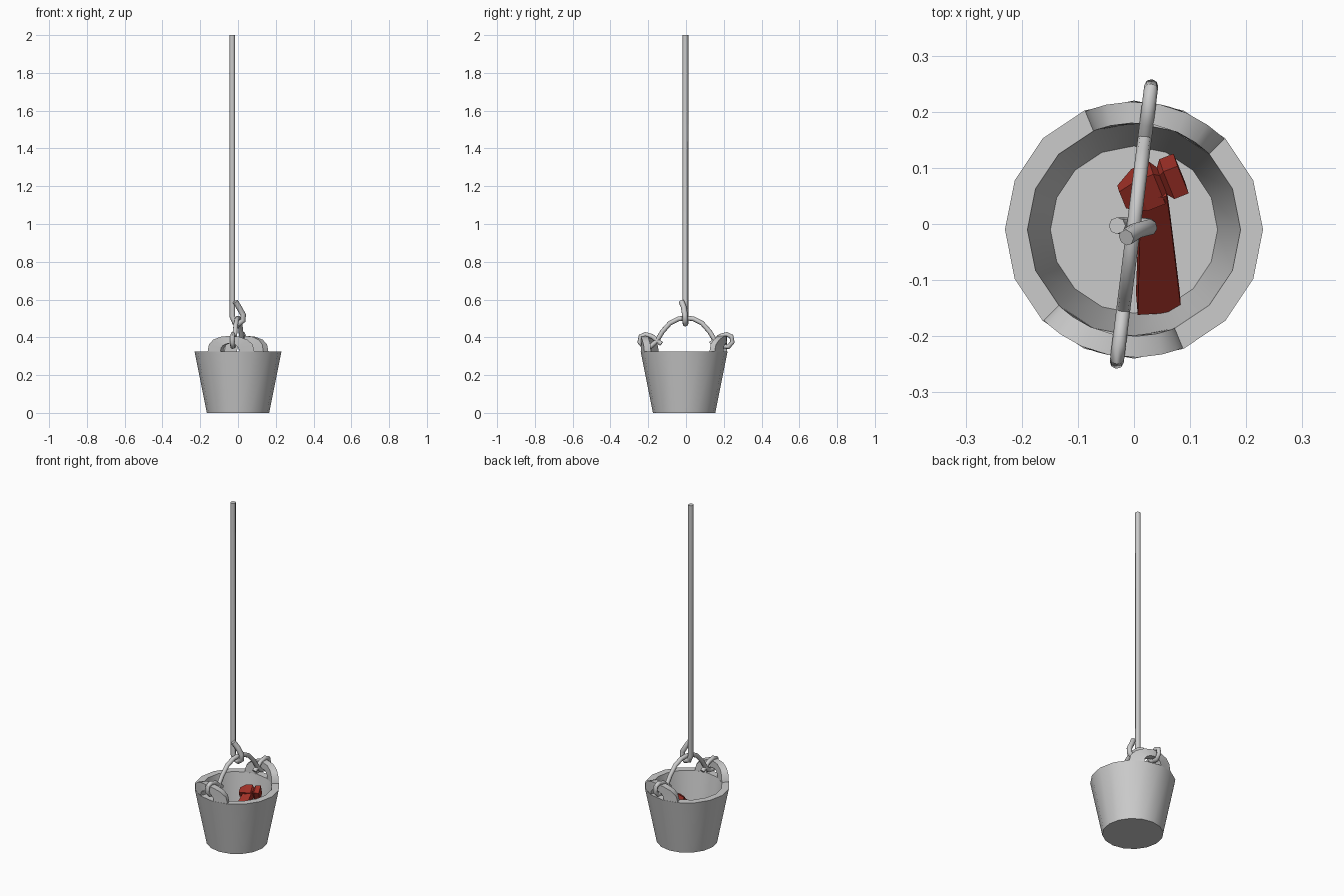
import bpy, bmesh
from math import sin, cos, pi, radians
from mathutils import Vector, Matrix

if "Cube" in bpy.data.objects:
    bpy.data.objects.remove(bpy.data.objects["Cube"])

CY = -0.01          # bucket axis in y
RIM, FLOOR = 0.325, 0.06


def make(name, bm, smooth=True):
    bmesh.ops.recalc_face_normals(bm, faces=bm.faces)
    me = bpy.data.meshes.new(name)
    bm.to_mesh(me)
    bm.free()
    ob = bpy.data.objects.new(name, me)
    bpy.context.collection.objects.link(ob)
    if smooth:
        bpy.ops.object.select_all(action='DESELECT')
        ob.select_set(True)
        bpy.context.view_layer.objects.active = ob
        bpy.ops.object.shade_smooth_by_angle(angle=radians(35))
    return ob


def tube(name, points, radius):
    cu = bpy.data.curves.new(name, 'CURVE')
    cu.dimensions = '3D'
    cu.bevel_depth = radius
    cu.bevel_resolution = 2
    cu.use_fill_caps = True
    sp = cu.splines.new('POLY')
    sp.points.add(len(points) - 1)
    for p, co in zip(sp.points, points):
        p.co = (*co, 1)
    ob = bpy.data.objects.new(name, cu)
    bpy.context.collection.objects.link(ob)
    bpy.ops.object.select_all(action='DESELECT')
    ob.select_set(True)
    bpy.context.view_layer.objects.active = ob
    bpy.ops.object.convert(target='MESH')
    bpy.ops.object.shade_smooth_by_angle(angle=radians(50))


# bucket: 16-sided lathe, outside wall, rim, inside wall
bm = bmesh.new()
rings = []
for r, z in [(0.165, 0), (0.23, RIM), (0.19, RIM), (0.149, FLOOR)]:
    rings.append([bm.verts.new((r * cos(i * pi / 8), CY + r * sin(i * pi / 8), z))
                  for i in range(16)])
for a, b in zip(rings, rings[1:]):
    for i in range(16):
        j = (i + 1) % 16
        bm.faces.new((a[i], a[j], b[j], b[i]))
bm.faces.new(rings[0])
bm.faces.new(rings[-1])
make("bucket", bm)

# ears: curved arches on the rim, each with a hole for the bail
for name, centre in (("ear_back", 78.75), ("ear_front", 258.75)):
    bm = bmesh.new()
    sections = []
    for i in range(9):
        t = pi * i / 8
        sec = []
        for r, half, h in [(0.228, 33.75, 0.085), (0.19, 33.75, 0.085),
                           (0.19, 13, 0.045), (0.228, 13, 0.045)]:
            a = radians(centre + half * cos(t))
            sec.append(bm.verts.new((r * cos(a), CY + r * sin(a), RIM - 0.002 + h * sin(t) ** 0.8)))
        sections.append(sec)
    for a, b in zip(sections, sections[1:]):
        for k in range(4):
            bm.faces.new((a[k], a[(k + 1) % 4], b[(k + 1) % 4], b[k]))
    make(name, bm)

# bail: arched bar whose ends pass through the ears and curl back over them
half = [(0.04, 0.498), (0.085, 0.475), (0.125, 0.43), (0.155, 0.38), (0.185, 0.353),
        (0.225, 0.35), (0.246, 0.375), (0.24, 0.405), (0.215, 0.416), (0.18, 0.405), (0.13, 0.365)]
path = [(-y, z) for y, z in reversed(half)] + [(0, 0.502)] + half
tube("bail", [(0.125 * y, y, z) for y, z in path], 0.0125)

# rope: hangs down, passes under the bail and wraps back round itself
tube("rope", [(-0.03, -0.003, 2.0), (-0.03, -0.003, 0.51), (-0.018, -0.003, 0.48),
              (0.005, -0.003, 0.472), (0.027, -0.005, 0.49), (0.027, -0.006, 0.52),
              (0.004, -0.012, 0.56), (-0.014, -0.024, 0.59)], 0.015)

# hammer leaning inside the bucket
red = bpy.data.materials.new("red")
red.diffuse_color = (0.35, 0.03, 0.02, 1)
red.use_nodes = True
red.node_tree.nodes["Principled BSDF"].inputs["Base Color"].default_value = red.diffuse_color


def bar(name, start, end, stations, side):
    """Rectangular bar along start-end; stations = (fraction, width, depth)."""
    s, e = Vector(start), Vector(end)
    d = (e - s).normalized()
    u = (Vector(side) - d * d.dot(Vector(side))).normalized()
    v = d.cross(u)
    bm = bmesh.new()
    rows = []
    for t, w, h in stations:
        c = s.lerp(e, t)
        rows.append([bm.verts.new(c + u * a * w / 2 + v * b * h / 2)
                     for a, b in ((-1, -1), (1, -1), (1, 1), (-1, 1))])
    for a, b in zip(rows, rows[1:]):
        for k in range(4):
            bm.faces.new((a[k], a[(k + 1) % 4], b[(k + 1) % 4], b[k]))
    bm.faces.new(rows[0])
    bm.faces.new(rows[-1])
    make(name, bm, False).data.materials.append(red)


bar("hammer_handle", (0.044, -0.14, 0.10), (0.035, 0.06, 0.275),
    [(0, 0.078, 0.06), (0.75, 0.055, 0.042), (1, 0.045, 0.038)], (1, 0.08, 0))
bar("hammer_head", (-0.022, 0.048, 0.265), (0.084, 0.09, 0.268),
    [(0, 0.035, 0.03), (0.3, 0.062, 0.06), (0.6, 0.062, 0.06), (0.68, 0.04, 0.04),
     (0.76, 0.057, 0.06), (1, 0.057, 0.06)], (0, 1, 0.4))
